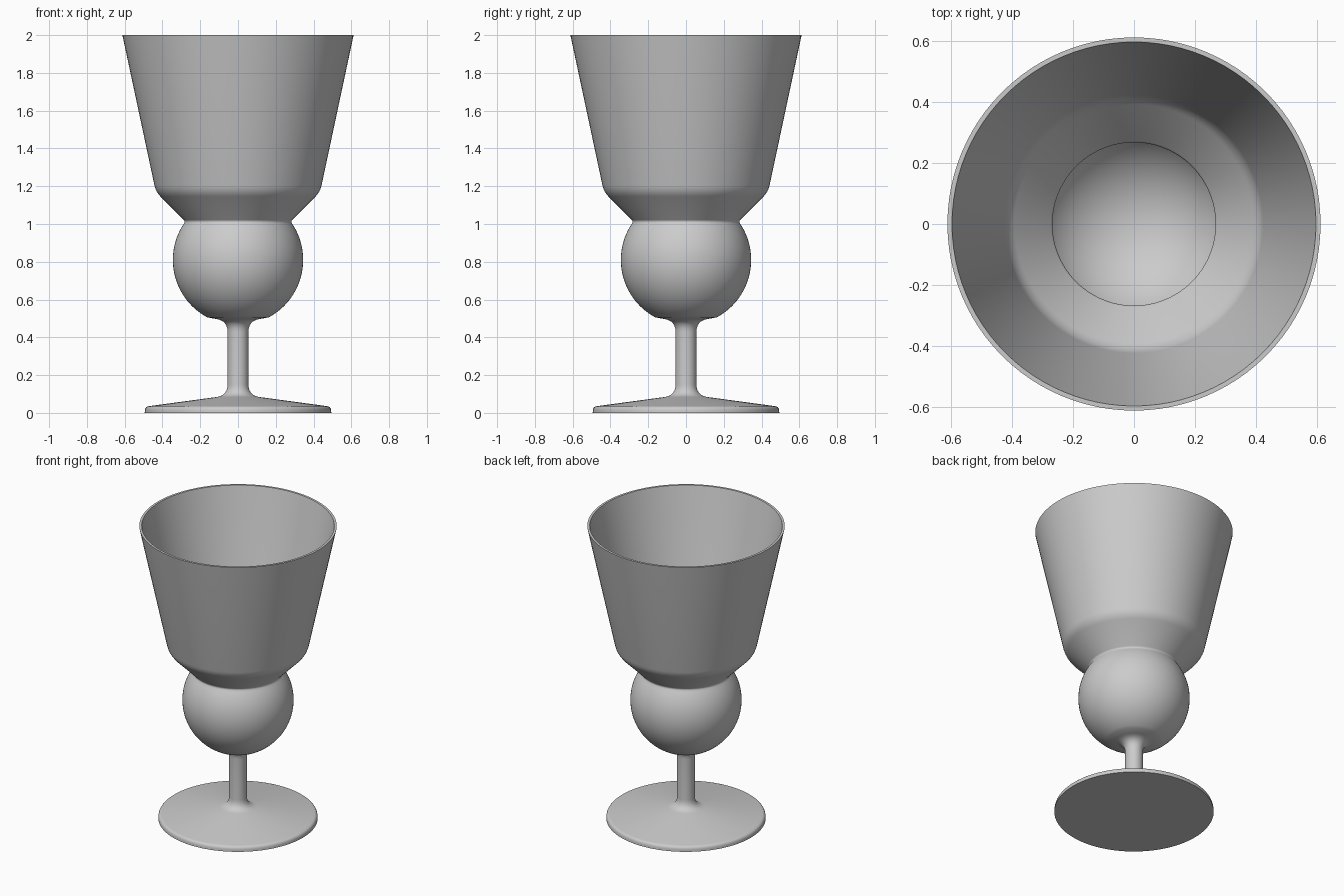
import bpy
import bmesh
from math import sin, cos, radians, pi
from mathutils import Vector

if "Cube" in bpy.data.objects:
    bpy.data.objects.remove(bpy.data.objects["Cube"], do_unlink=True)

SEGMENTS = 96
BALL_Z = 0.81


def fillet(before, corner, after, size, steps=6):
    """Rounded corner as a short quadratic curve; points are (radius, height)."""
    b, c, a = Vector(before), Vector(corner), Vector(after)
    p = c + (b - c).normalized() * size
    q = c + (a - c).normalized() * size
    curve = []
    for i in range(steps + 1):
        t = i / steps
        curve.append(p * (1 - t) ** 2 + c * 2 * t * (1 - t) + q * t ** 2)
    return curve


def ball(radius, start, end, steps=28):
    """Arc of the bulb, angles in degrees above its equator."""
    angles = [radians(start + (end - start) * i / steps) for i in range(steps + 1)]
    return [Vector((radius * cos(a), BALL_Z + radius * sin(a))) for a in angles]


# Foot and stem
stem_r = 0.055
foot_rim, foot_hub = (0.475, 0.035), (stem_r, 0.092)
outer = [Vector((0, 0)), Vector((0.494, 0))]
outer += fillet((0.494, 0), (0.492, 0.033), foot_hub, 0.02)
outer += fillet(foot_rim, foot_hub, (stem_r, 0.4), 0.06, 8)
outer += fillet((stem_r, 0.2), (stem_r, 0.487), (0.16, 0.505), 0.06, 8)

# Bulb, waist and tapered bowl on the outside
outer += ball(0.345, -62, 32)
waist, shoulder, rim = (0.279, 1.014), (0.435, 1.17), (0.612, 2.0)
outer += fillet(outer[-1], waist, shoulder, 0.012, 4)
outer += fillet(waist, shoulder, rim, 0.035)
outer += [Vector(rim)]

# Inside wall, from the rim down to the bottom of the bulb
in_rim, in_shoulder, in_waist = (0.597, 2.0), (0.416, 1.178), (0.266, 1.022)
inner = [Vector(in_rim)]
inner += fillet(in_rim, in_shoulder, in_waist, 0.035)
bulb_inside = ball(0.328, 34, -90)
inner += fillet(in_shoulder, in_waist, bulb_inside[0], 0.01, 4)
inner += bulb_inside

# Revolve the wall section around the vertical axis
bm = bmesh.new()
verts = [bm.verts.new((max(p.x, 0), 0, p.y)) for p in outer + inner]
edges = [bm.edges.new(pair) for pair in zip(verts, verts[1:])]
bmesh.ops.spin(bm, geom=verts + edges, cent=(0, 0, 0), axis=(0, 0, 1),
               angle=2 * pi, steps=SEGMENTS)
bmesh.ops.remove_doubles(bm, verts=bm.verts, dist=0.0002)
bmesh.ops.recalc_face_normals(bm, faces=bm.faces)
mesh = bpy.data.meshes.new("goblet")
bm.to_mesh(mesh)
bm.free()

goblet = bpy.data.objects.new("goblet", mesh)
bpy.context.collection.objects.link(goblet)

# Plain grey material
grey = bpy.data.materials.new("light_grey")
grey.use_nodes = True
colour = (0.6, 0.6, 0.6, 1)
grey.diffuse_color = colour
grey.node_tree.nodes["Principled BSDF"].inputs["Base Color"].default_value = colour
mesh.materials.append(grey)

# Smooth shading with crisp rim and foot edges
bpy.ops.object.select_all(action="DESELECT")
goblet.select_set(True)
bpy.context.view_layer.objects.active = goblet
bpy.ops.object.shade_smooth_by_angle(angle=radians(35))
